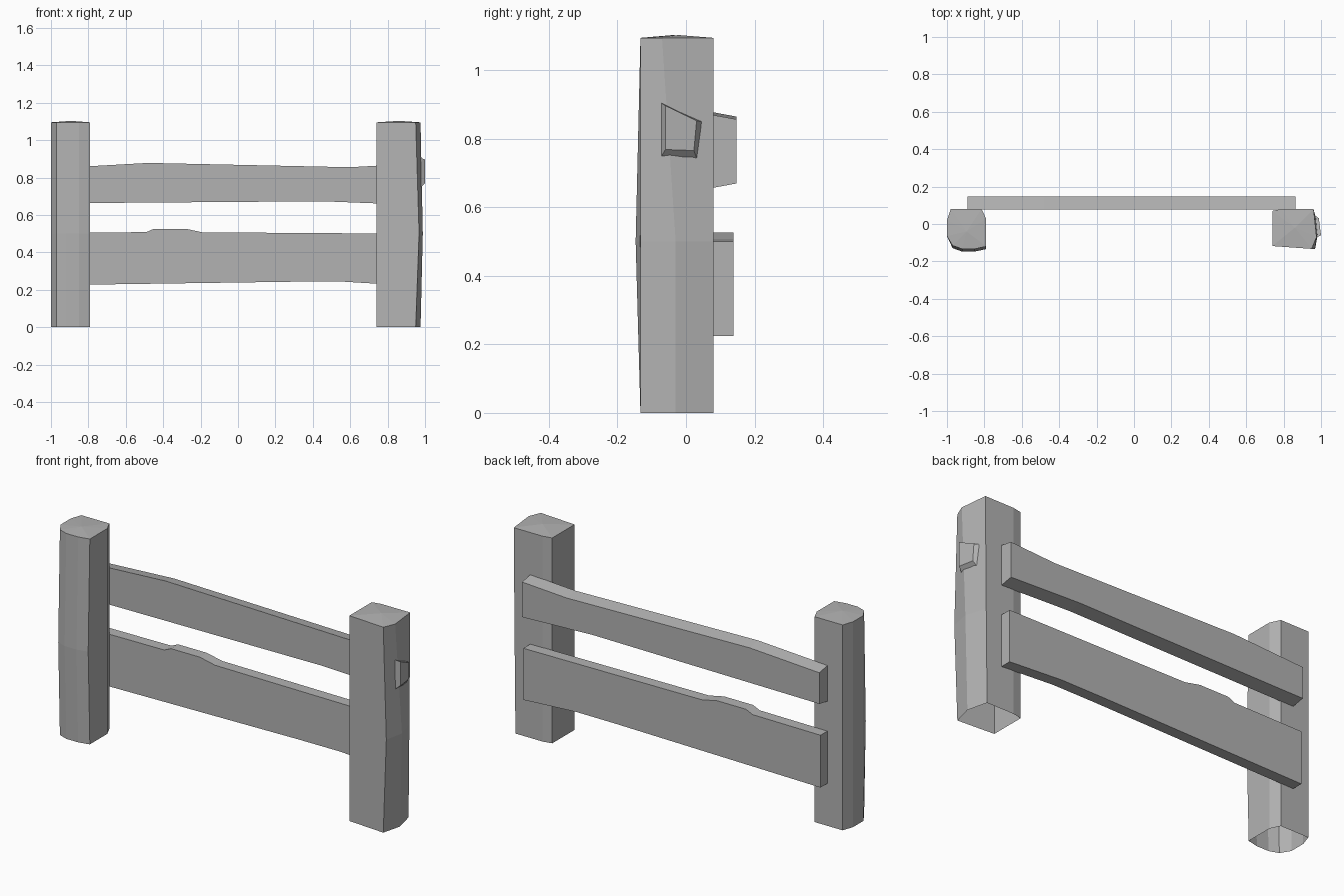
import bpy
import bmesh

cube = bpy.data.objects.get("Cube")
if cube:
    bpy.data.objects.remove(cube, do_unlink=True)

mat = bpy.data.materials.new("weathered_grey")
mat.use_nodes = True
grey = (0.45, 0.45, 0.45, 1)
mat.diffuse_color = grey
mat.node_tree.nodes["Principled BSDF"].inputs["Base Color"].default_value = grey


def finish(name, bm):
    bmesh.ops.recalc_face_normals(bm, faces=bm.faces)
    mesh = bpy.data.meshes.new(name)
    bm.to_mesh(mesh)
    bm.free()
    mesh.materials.append(mat)
    obj = bpy.data.objects.new(name, mesh)
    bpy.context.collection.objects.link(obj)
    return obj


def loft(bm, rings):
    """Join rings of points with side faces; returns the vertex rings."""
    loops = [[bm.verts.new(p) for p in ring] for ring in rings]
    n = len(loops[0])
    for low, high in zip(loops, loops[1:]):
        for i in range(n):
            j = (i + 1) % n
            bm.faces.new((low[i], low[j], high[j], high[i]))
    return loops


def post(name, sections, apex):
    """Hewn post, open underneath, with a shallow peaked top."""
    bm = bmesh.new()
    rings = [[(x, y, z) for x, y in pts] for z, pts in sections]
    top = loft(bm, rings)[-1]
    tip = bm.verts.new(apex)
    for i, v in enumerate(top):
        bm.faces.new((v, top[(i + 1) % len(top)], tip))
    return finish(name, bm)


def rail(name, outline, front, back, centre_z, taper):
    """Plank cut from a rough outline, slightly narrower at the back."""
    bm = bmesh.new()
    near = [(x, front, z) for x, z in outline]
    far = [(x, back, z - taper if z > centre_z else z + taper)
           for x, z in outline]
    for loop in loft(bm, [near, far]):
        bm.faces.new(loop)
    return finish(name, bm)


# Right post: rounded front with a slight belly at mid height
ends = [(-0.815, 0.08), (-0.98, 0.08), (-1, 0.02), (-1, -0.065),
        (-0.97, -0.115), (-0.92, -0.133), (-0.85, -0.133),
        (-0.79, -0.12), (-0.79, 0.027)]
belly = [(x, y - 0.014 if y < -0.11 else y) for x, y in ends]
post("right_post", [(0, ends), (0.5, belly), (1.095, ends)],
     (-0.895, -0.04, 1.103))

# Left post: squarer, with a ridge down its outer side
base = [(0.74, 0.07), (0.74, -0.118), (0.95, -0.133),
        (0.976, -0.03), (0.95, 0.08), (0.79, 0.08)]
middle = [(0.74, 0.07), (0.74, -0.118), (0.968, -0.133),
          (0.988, -0.03), (0.955, 0.08), (0.79, 0.08)]
crown = [(0.74, 0.07), (0.74, -0.118), (0.95, -0.133),
         (0.976, -0.07), (0.96, 0.08), (0.79, 0.08)]
post("left_post", [(0, base), (0.5, middle), (1.095, crown)],
     (0.86, -0.02, 1.103))

# Raised knot on the outer side of the left post
bm = bmesh.new()
foot = [(-0.08, 0.91), (0.05, 0.85), (0.036, 0.73), (-0.08, 0.735)]
face = [(-0.06, 0.897), (0.031, 0.853), (0.023, 0.766), (-0.06, 0.769)]
rings = loft(bm, [[(0.962, y, z) for y, z in foot],
                  [(1.0 if y < 0 else 0.988, y, z) for y, z in face]])
bm.faces.new(rings[-1])
finish("knot", bm)

# Rails fixed to the back of the posts
rail("upper_rail",
     [(-0.89, 0.855), (-0.48, 0.878), (0.6, 0.855), (0.863, 0.87),
      (0.863, 0.657), (0.45, 0.673), (-0.89, 0.663)],
     0.078, 0.148, 0.75, 0.013)
rail("lower_rail",
     [(-0.89, 0.505), (-0.49, 0.508), (-0.45, 0.526), (-0.28, 0.526),
      (-0.19, 0.507), (0.863, 0.5), (0.863, 0.225), (0.55, 0.244),
      (0.3, 0.243), (-0.89, 0.226)],
     0.078, 0.138, 0.4, 0)
